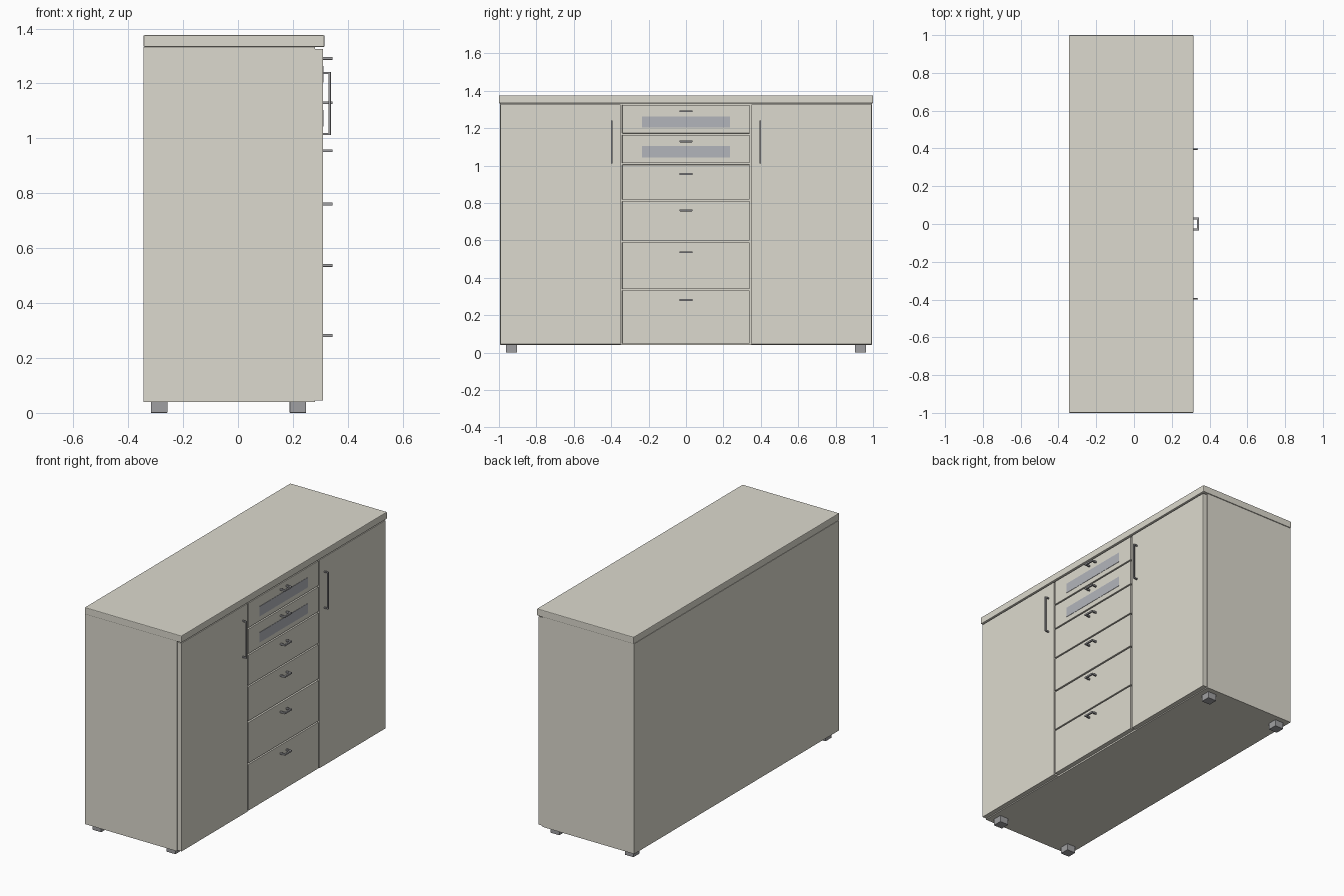
import bpy, bmesh
from mathutils import Vector

if "Cube" in bpy.data.objects:
    bpy.data.objects.remove(bpy.data.objects["Cube"])


def material(name, rgb):
    m = bpy.data.materials.new(name)
    m.diffuse_color = (*rgb, 1)
    m.use_nodes = True
    m.node_tree.nodes["Principled BSDF"].inputs["Base Color"].default_value = m.diffuse_color
    return m


CREAM = material("cream_laminate", (0.72, 0.70, 0.62))
METAL = material("grey_metal", (0.35, 0.35, 0.36))
GLASS = material("frosted_glass", (0.45, 0.46, 0.50))


def finish(bm, name, mat, bevel=0):
    bmesh.ops.recalc_face_normals(bm, faces=bm.faces[:])
    me = bpy.data.meshes.new(name)
    bm.to_mesh(me)
    bm.free()
    ob = bpy.data.objects.new(name, me)
    bpy.context.collection.objects.link(ob)
    me.materials.append(mat)
    if bevel:
        mod = ob.modifiers.new("bevel", 'BEVEL')
        mod.width = bevel
        mod.segments = 2
    return ob


def add_box(bm, x, y, z):
    vs = bmesh.ops.create_cube(bm, size=1)["verts"]
    size = Vector((x[1] - x[0], y[1] - y[0], z[1] - z[0]))
    mid = Vector((x[0] + x[1], y[0] + y[1], z[0] + z[1])) / 2
    for v in vs:
        v.co = v.co * size + mid


def box(name, x, y, z, mat=CREAM, bevel=0):
    bm = bmesh.new()
    add_box(bm, x, y, z)
    return finish(bm, name, mat, bevel)


def handle(name, y, z, length, tip, t, vertical=False):
    """Square-section U-shaped bar standing off the front."""
    h = length / 2
    outline = [(0.308, -h), (tip, -h), (tip, h), (0.308, h),
               (0.308, h - t), (tip - t, h - t), (tip - t, t - h), (0.308, t - h)]
    bm = bmesh.new()

    def point(x, a, b):
        return (x, y + b, z + a) if vertical else (x, y + a, z + b)

    low = [bm.verts.new(point(x, a, -t / 2)) for x, a in outline]
    high = [bm.verts.new(point(x, a, t / 2)) for x, a in outline]
    bm.faces.new(low)
    bm.faces.new(high[::-1])
    for i in range(8):
        j = (i + 1) % 8
        bm.faces.new((low[i], low[j], high[j], high[i]))
    return finish(bm, name, METAL, 0.001)


# Carcass and worktop
box("cabinet_body", (-0.344, 0.28), (-0.995, 0.995), (0.04, 1.333))
box("worktop", (-0.344, 0.315), (-1, 1), (1.333, 1.376), bevel=0.004)

# Doors with tall handles, and feet
for side, s in (("left", -1), ("right", 1)):
    y = sorted((s * 0.349, s * 0.991))
    box(side + "_door", (0.281, 0.31), y, (0.045, 1.326), bevel=0.001)
    handle(side + "_door_handle", s * 0.397, 1.127, 0.23, 0.338, 0.008, True)
    y = sorted((s * 0.904, s * 0.963))
    for place, x in (("back", -0.317), ("front", 0.188)):
        box(f"{place}_{side}_foot", (x, x + 0.06), y, (0, 0.042), METAL, 0.002)

# Drawer fronts: bottom, top, handle height
drawers = [(0.048, 0.332, 0.282), (0.340, 0.590, 0.537), (0.599, 0.810, 0.761),
           (0.818, 1.005, 0.955), (1.013, 1.165, 1.130), (1.173, 1.325, 1.291)]
for i, (z0, z1, hz) in enumerate(drawers, 1):
    box(f"drawer_front_{i}", (0.281, 0.31), (-0.341, 0.339), (z0, z1), bevel=0.001)
    handle(f"drawer_handle_{i}", 0, hz, 0.068, 0.344, 0.010)
    # Glass inserts in the top two drawers
    if i > 4:
        box(f"drawer_glass_{i}", (0.30, 0.312), (-0.236, 0.236),
            (z0 + 0.03, z0 + 0.091), GLASS)
